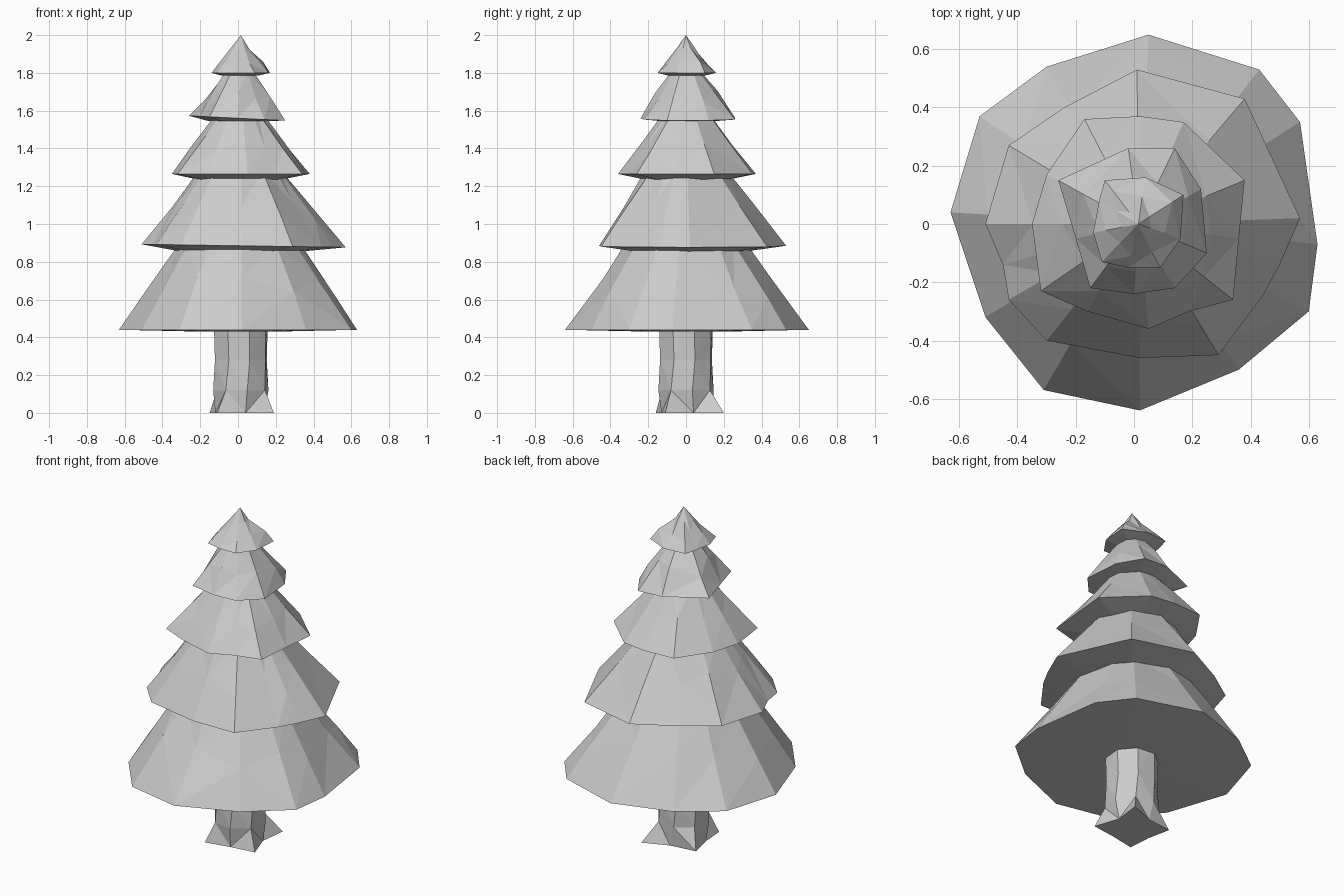
import bpy, bmesh, math, random
from mathutils import Vector

random.seed(4)
if "Cube" in bpy.data.objects:
    bpy.data.objects.remove(bpy.data.objects["Cube"], do_unlink=True)

grey = bpy.data.materials.new("light_grey")
grey.use_nodes = True
grey.diffuse_color = (0.6, 0.6, 0.6, 1)
grey.node_tree.nodes["Principled BSDF"].inputs["Base Color"].default_value = grey.diffuse_color


def loft(name, rings, apex=None):
    """Skin a stack of equal rings into a closed, flat-faced, triangulated solid."""
    bm = bmesh.new()
    rows = [[bm.verts.new(p) for p in ring] for ring in rings]
    n = len(rows[0])
    bm.faces.new(reversed(rows[0]))
    for low, high in zip(rows, rows[1:]):
        for i in range(n):
            j = (i + 1) % n
            bm.faces.new((low[i], low[j], high[j], high[i]))
    if apex:
        tip = bm.verts.new(apex)
        for i in range(n):
            bm.faces.new((rows[-1][i], rows[-1][(i + 1) % n], tip))
    else:
        bm.faces.new(rows[-1])
    bmesh.ops.triangulate(bm, faces=bm.faces[:], quad_method='SHORT_EDGE')
    bmesh.ops.recalc_face_normals(bm, faces=bm.faces[:])
    mesh = bpy.data.meshes.new(name)
    bm.to_mesh(mesh)
    bm.free()
    mesh.materials.append(grey)
    obj = bpy.data.objects.new(name, mesh)
    bpy.context.collection.objects.link(obj)


def foliage(name, outline, rim_z, top_z, top_r, tilt=0, drop=0.03, inner=0.6, crumple=0.03, apex=None):
    """One skirt of branches: sagging underside, irregular rim, faceted slope."""
    rim = [Vector((x, y, rim_z - tilt * x)) for x, y in outline]
    under = [Vector((p.x * inner, p.y * inner, rim_z - drop)) for p in rim]
    top = []
    for p in rim:
        d = Vector((p.x, p.y, 0)).normalized() * top_r
        top.append(Vector((d.x + 0.01, d.y, top_z)))
    mid = []
    for i, (a, b) in enumerate(zip(rim, top)):
        p = a.lerp(b, 0.5 + random.uniform(-0.15, 0.15))
        k = 1 + crumple * ((-1) ** i * 0.6 + random.uniform(-0.6, 0.6))
        mid.append(Vector((p.x * k, p.y * k, p.z)))
    loft(name, [under, rim, mid, top], apex)


# Foliage skirts, bottom to top
foliage("foliage_bottom", [
    (.63, -.07), (.57, .35), (.43, .53), (.05, .65), (-.3, .54), (-.53, .37),
    (-.63, .04), (-.51, -.32), (-.31, -.57), (.02, -.64), (.36, -.5), (.6, -.3)],
    .44, .9, .32, drop=.01, inner=.3)
foliage("foliage_lower", [
    (.57, .02), (.38, .43), (.01, .53), (-.24, .4), (-.43, .27), (-.51, 0), (-.45, -.14),
    (-.43, -.26), (-.3, -.4), (.02, -.46), (.29, -.45), (.44, -.25), (.5, -.14)],
    .885, 1.28, .22, tilt=.015)
foliage("foliage_middle", [
    (.36, -.05), (.38, .15), (.17, .35), (.02, .37), (-.17, .36), (-.3, .17),
    (-.35, 0), (-.32, -.23), (-.16, -.3), (.05, -.36), (.19, -.3), (.34, -.26)],
    1.265, 1.59, .12)
foliage("foliage_upper", [
    (.23, .12), (.14, .26), (-.02, .26), (-.26, .15), (-.2, -.05),
    (-.15, -.22), (0, -.24), (.14, -.22), (.25, -.1)],
    1.56, 1.81, .075, tilt=.05, drop=.015, crumple=.08)
foliage("foliage_tip", [
    (.17, .1), (.04, .16), (-.1, .15), (-.12, .08), (-.14, -.03),
    (-.11, -.13), (-.02, -.15), (.09, -.15), (.16, -.05)],
    1.8, 1.93, .05, drop=.015, crumple=.12, apex=(.015, 0, 2))

# Trunk: four pointed roots with shallow notches between, under an eight-sided column
roots = [(.19, -.11), (.14, .04), (.16, .2), (.01, .14),
         (-.15, .12), (-.12, -.02), (-.11, -.16), (.04, -.13)]


def column(radius, z, turn=0):
    start = math.radians(-32 + turn)
    return [Vector((.015 + radius * math.cos(start + i * math.pi / 4),
                    radius * math.sin(start + i * math.pi / 4), z)) for i in range(8)]


loft("trunk", [[Vector((x, y, 0)) for x, y in roots],
               column(.15, .12), column(.145, .28, 6), column(.15, .5, 4)])
